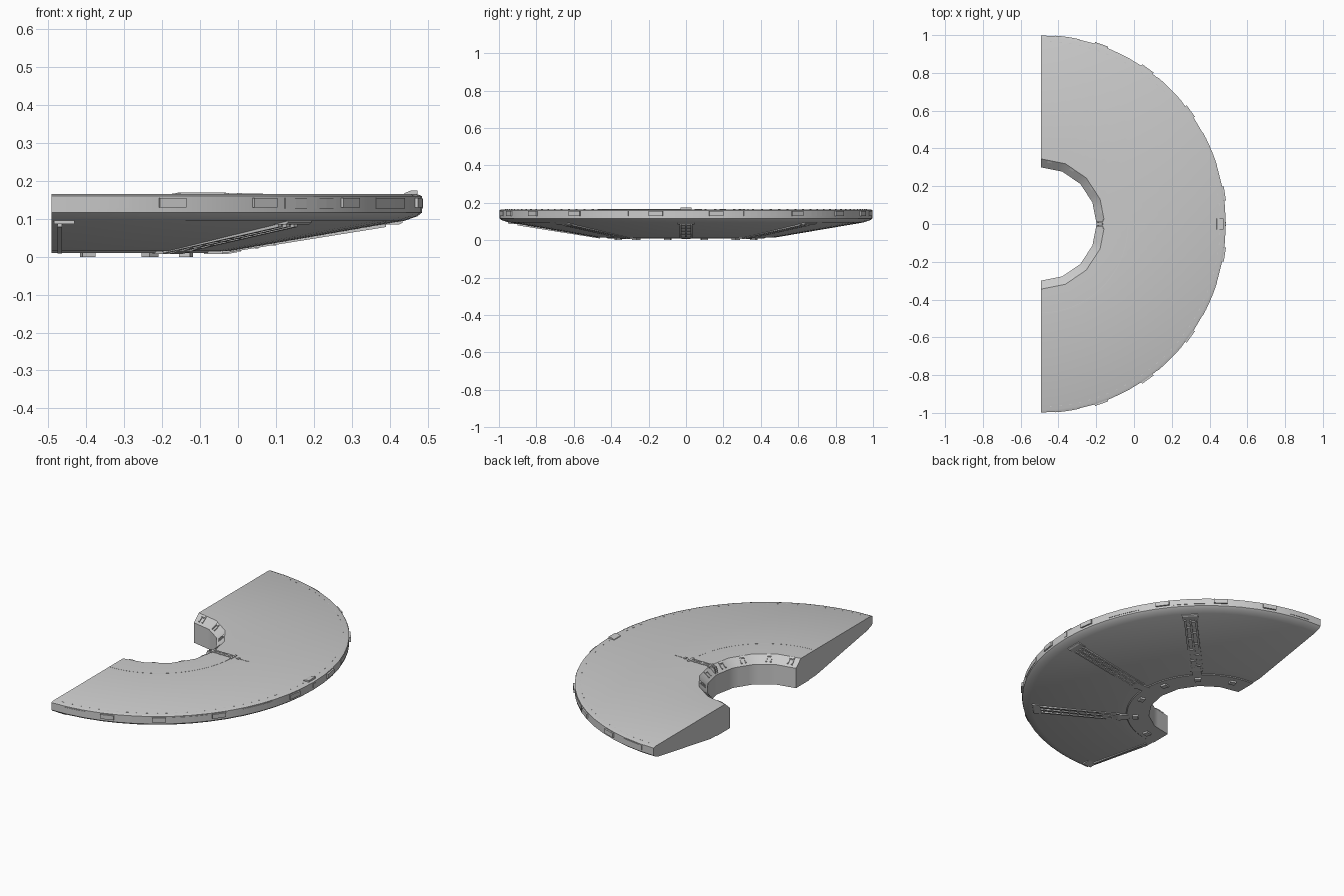
import bpy, bmesh, math
from math import cos, sin, pi, radians

if "Cube" in bpy.data.objects:
    bpy.data.objects.remove(bpy.data.objects["Cube"])

CX, SX = -0.492, 0.98          # centre of the ring, slight flattening in x
SEG, FACETS = 32, 8            # outer segments, coarse facets of the inner wall


def place(r, a, t=0.0):
    """Radius, angle and sideways offset to x, y."""
    return (CX + SX * (r * cos(a) - t * sin(a)), r * sin(a) + t * cos(a))


def finish(bm, name, smooth=None):
    bmesh.ops.recalc_face_normals(bm, faces=bm.faces)
    me = bpy.data.meshes.new(name)
    bm.to_mesh(me)
    bm.free()
    ob = bpy.data.objects.new(name, me)
    bpy.context.collection.objects.link(ob)
    if smooth:
        bpy.ops.object.select_all(action='DESELECT')
        ob.select_set(True)
        bpy.context.view_layer.objects.active = ob
        bpy.ops.object.shade_smooth_by_angle(angle=radians(smooth))
    return ob


def sweep(bm, profile, a0, a1, n, faceted=()):
    """Sweep a closed (r, z) profile round the centre and cap both ends."""
    rings = []
    for i in range(n + 1):
        a = a0 + (a1 - a0) * i / n
        step = pi / FACETS
        k = cos(step / 2) / cos((a - a0) % step - step / 2)
        rings.append([bm.verts.new((*place(r * (k if j in faceted else 1), a), z))
                      for j, (r, z) in enumerate(profile)])
    m = len(profile)
    for p, q in zip(rings, rings[1:]):
        for j in range(m):
            bm.faces.new((p[j], p[(j + 1) % m], q[(j + 1) % m], q[j]))
    bm.faces.new(rings[0])
    bm.faces.new(rings[-1])


def prism(bm, deg, profile, w, t=0.0):
    """Extrude an (r, z) outline sideways by width w at an angle."""
    a = radians(deg)
    s = [[bm.verts.new((*place(r, a, t + d), z)) for r, z in profile]
         for d in (-w / 2, w / 2)]
    bm.faces.new(s[0])
    bm.faces.new(s[1])
    m = len(profile)
    for j in range(m):
        bm.faces.new((s[0][j], s[0][(j + 1) % m], s[1][(j + 1) % m], s[1][j]))


def rect(r0, r1, z0, z1):
    return [(r0, z0), (r1, z0), (r1, z1), (r0, z1)]


def under(r):
    """Height of the sloping underside."""
    return max(0.014, 0.015 + (r - 0.48) * 0.17)


# Main half-ring slab with bevelled inner lip
bm = bmesh.new()
sweep(bm, [(0.345, 0.165), (0.985, 0.165), (0.998, 0.160), (0.998, 0.117),
           (0.985, 0.107), (0.95, 0.095), (0.48, 0.015), (0.425, 0.014), (0.42, 0.010),
           (0.30, 0.010), (0.30, 0.125)], -pi / 2, pi / 2, SEG, (0, 9, 10))
finish(bm, "half_ring_body", 25)

# Raised housings round the rim, mirrored about y
bm = bmesh.new()
for s in (-1, 1):
    for deg in (9.3, 36.5, 55, 71):
        prism(bm, s * deg, rect(0.96, 1.006, 0.130, 0.155), 0.075)
finish(bm, "rim_housings")

# Thin long panels between the housings
bm = bmesh.new()
for s in (-1, 1):
    for d0, d1 in ((78, 85.5), (40, 51), (18, 29)):
        a0, a1 = sorted((radians(s * d0), radians(s * d1)))
        sweep(bm, rect(0.98, 1.0, 0.128, 0.155), a0, a1, 5)
finish(bm, "rim_panels")

# Tab on top of the rim
bm = bmesh.new()
prism(bm, 0, [(0.945, 0.16), (0.985, 0.16), (0.985, 0.175), (0.968, 0.175), (0.95, 0.168)], 0.06)
prism(bm, 0, rect(0.95, 1.0, 0.128, 0.152), 0.02)
finish(bm, "rim_tab")

# Radial ladder struts under the slab
bm = bmesh.new()
for deg in (-45, 0, 45):
    rail = [(0.46, under(0.46) - 0.005), (0.90, under(0.90) - 0.008),
            (0.90, under(0.90) + 0.01), (0.46, under(0.46) + 0.01)]
    for t in (-0.03, 0, 0.03):
        prism(bm, deg, rail, 0.012, t)
    for i in range(9):
        r = 0.50 + i * 0.047
        z = under(r)
        prism(bm, deg, rect(r, r + 0.01, z - 0.004, z + 0.01), 0.06)
    # outer and inner end blocks
    prism(bm, deg, [(0.88, 0.085), (0.935, 0.085), (0.945, 0.09), (0.945, 0.105), (0.88, 0.105)], 0.09)
    prism(bm, deg, [(0.41, 0.008), (0.47, 0.007), (0.50, 0.012), (0.50, 0.03), (0.41, 0.03)], 0.05)
finish(bm, "underside_struts")

# Half strut along the straight cut on the front side
bm = bmesh.new()
prism(bm, -90, [(0.46, 0.009), (0.90, 0.079), (0.90, 0.10), (0.46, 0.03)], 0.012, 0.022)
prism(bm, -90, rect(0.89, 0.95, 0.086, 0.105), 0.055, 0.034)
finish(bm, "edge_strut")

# Small feet under the flat inner band
bm = bmesh.new()
for deg in (-75, -45, -15, 15, 45, 75):
    prism(bm, deg, rect(0.36, 0.39, 0.0, 0.012), 0.035)
finish(bm, "underside_feet")

# U-shaped clips on the inner bevel
bm = bmesh.new()
for s in (-1, 1):
    for deg in (12, 35, 60, 82):
        for t in (-0.012, 0.012):
            prism(bm, s * deg, [(0.305, 0.125), (0.305, 0.140), (0.335, 0.166), (0.335, 0.15)], 0.007, t)
        prism(bm, s * deg, [(0.326, 0.145), (0.326, 0.160), (0.335, 0.166), (0.335, 0.15)], 0.024)
finish(bm, "inner_clips")

# Walkway fitting on the top deck
bm = bmesh.new()
for t in (-0.009, 0.009):
    prism(bm, 0, [(0.30, 0.13), (0.31, 0.164), (0.34, 0.169), (0.47, 0.169), (0.47, 0.16), (0.34, 0.16)], 0.008, t)
prism(bm, 0, rect(0.33, 0.57, 0.16, 0.1665), 0.006)
for r, w in ((0.335, 0.045), (0.39, 0.03), (0.43, 0.03), (0.466, 0.05), (0.50, 0.02)):
    prism(bm, 0, rect(r, r + 0.012, 0.16, 0.1685), w)
finish(bm, "deck_fitting")

# Thin seam on the deck and dashes along its outer edge
bm = bmesh.new()
sweep(bm, rect(0.468, 0.472, 0.16, 0.1656), -pi / 2, 0, 24)
for i in range(-28, 29):
    prism(bm, i * 3.1, rect(0.966, 0.969, 0.16, 0.1658), 0.012)
finish(bm, "deck_seams")
